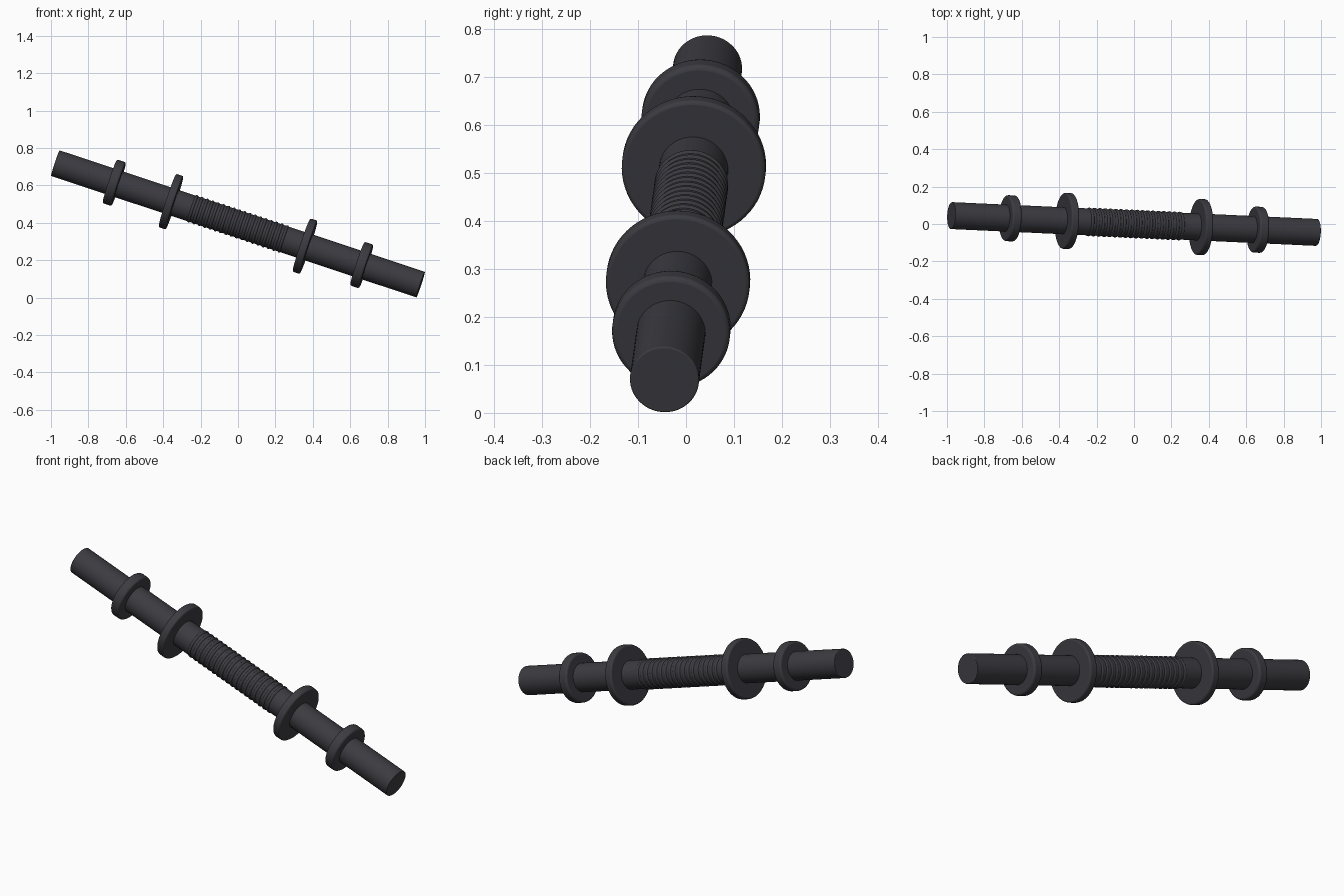
import bpy
import math
from mathutils import Vector

cube = bpy.data.objects.get("Cube")
if cube:
    bpy.data.objects.remove(cube, do_unlink=True)

mat = bpy.data.materials.new("dark grey metal")
mat.use_nodes = True
colour = (0.045, 0.043, 0.052, 1)
mat.diffuse_color = colour
mat.node_tree.nodes["Principled BSDF"].inputs["Base Color"].default_value = colour

# The bar lies along one tilted axis
centre = Vector((0, 0, 0.394))
half = Vector((0.977, -0.045, -0.325))
axis = half.normalized()
half_length = half.length
turn = axis.to_track_quat('Z', 'Y').to_euler()


def place(obj, name):
    obj.name = name
    obj.data.materials.append(mat)
    bpy.ops.object.shade_smooth_by_angle(angle=math.radians(40))


def disc(name, along, radius, depth, bevel):
    bpy.ops.mesh.primitive_cylinder_add(vertices=64, radius=radius, depth=depth,
                                        location=centre + axis * along, rotation=turn)
    obj = bpy.context.object
    mod = obj.modifiers.new("rounded rim", 'BEVEL')
    mod.width = bevel
    mod.segments = 3
    mod.limit_method = 'ANGLE'
    place(obj, name)


# Straight bar
disc("bar", 0, 0.072, half_length * 2, 0.003)

# Paired collars
for side, label in ((1, "left"), (-1, "right")):
    disc(label + "_inner_collar", side * 0.378, 0.15, 0.042, 0.008)
    disc(label + "_outer_collar", side * 0.698, 0.123, 0.052, 0.01)

# Ribbed grip
ribs = 18
pitch = 0.03
for i in range(ribs):
    along = (i - (ribs - 1) / 2) * pitch
    bpy.ops.mesh.primitive_torus_add(major_segments=48, minor_segments=10,
                                     major_radius=0.068, minor_radius=0.009,
                                     location=centre + axis * along, rotation=turn)
    place(bpy.context.object, "grip_rib_%d" % (i + 1))
